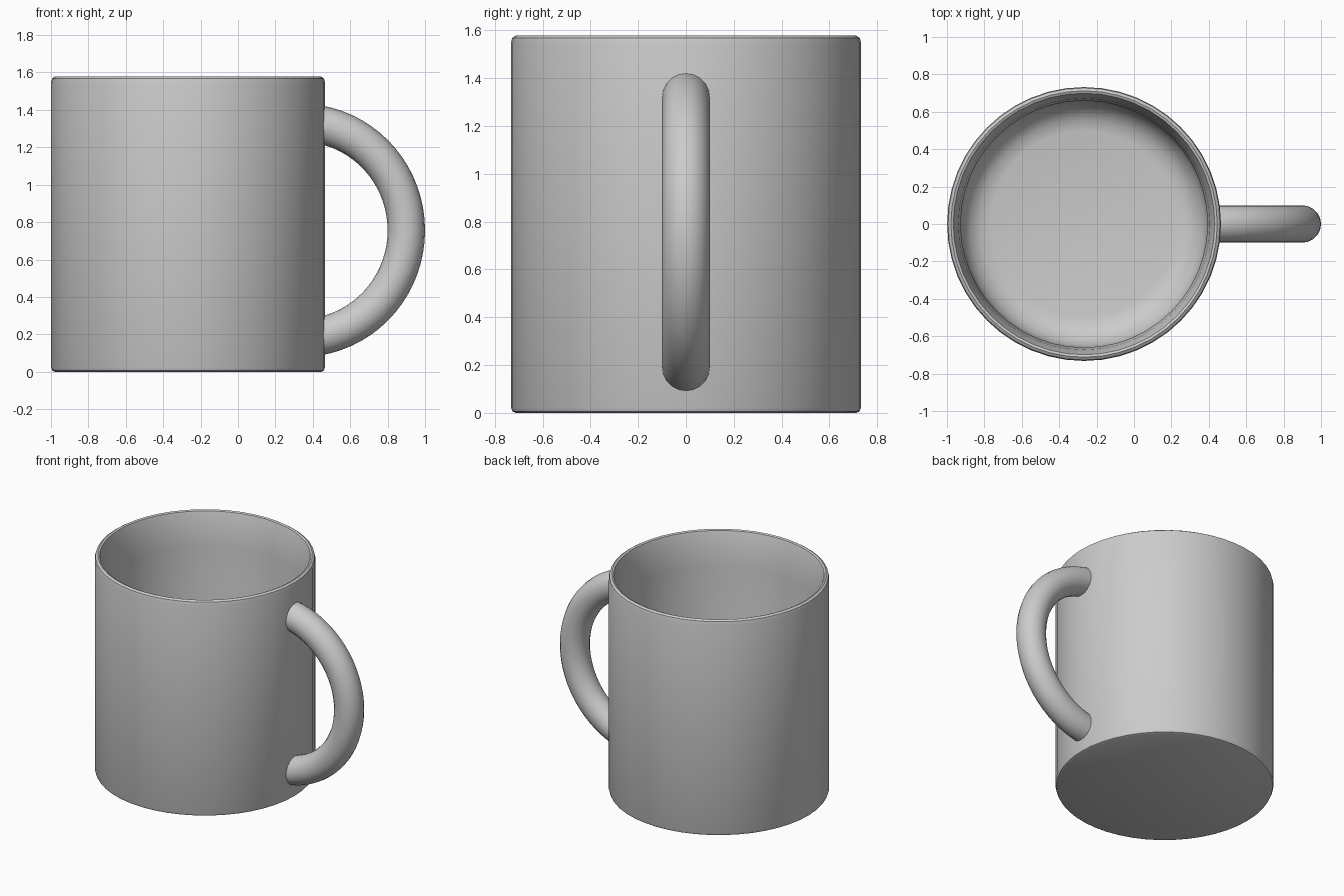
import bpy, bmesh
from math import sin, cos, acos, pi

if "Cube" in bpy.data.objects:
    bpy.data.objects.remove(bpy.data.objects["Cube"])

CX, SEG = -0.267, 48

def finish(name, bm, angle=40):
    bmesh.ops.recalc_face_normals(bm, faces=bm.faces)
    me = bpy.data.meshes.new(name)
    bm.to_mesh(me)
    bm.free()
    ob = bpy.data.objects.new(name, me)
    bpy.context.collection.objects.link(ob)
    bpy.ops.object.select_all(action='DESELECT')
    ob.select_set(True)
    bpy.context.view_layer.objects.active = ob
    bpy.ops.object.shade_smooth_by_angle(angle=angle * pi / 180)
    return ob

def bridge(bm, a, b):
    n = len(a)
    for i in range(n):
        j = (i + 1) % n
        bm.faces.new((a[i], a[j], b[j], b[i]))

# Cup: outer wall, rounded rim, inner lip slope, straight inner wall, rounded floor
profile = [(0.712, 0), (0.726, 0.006), (0.732, 0.022), (0.732, 1.548),
           (0.727, 1.568), (0.712, 1.578), (0.699, 1.572), (0.69, 1.54),
           (0.672, 1.45), (0.66, 1.33), (0.66, 0.24), (0.646, 0.18),
           (0.61, 0.127), (0.56, 0.092), (0.50, 0.08)]
bm = bmesh.new()
rings = [[bm.verts.new((CX + r * cos(2 * pi * i / SEG), r * sin(2 * pi * i / SEG), z))
          for i in range(SEG)] for r, z in profile]
for a, b in zip(rings, rings[1:]):
    bridge(bm, a, b)
bm.faces.new(rings[0])
bm.faces.new(rings[-1])
finish("cup", bm)

# Handle: slightly tall torus arc whose ends are cut flat inside the cup wall
HX, HZ, R, T, END, TALL = 0.335, 0.756, 0.565, 0.1, 0.435, 1.018
STEPS, SIDES = 32, 20
bm = bmesh.new()
rings = []
for s in range(STEPS + 1):
    ring = []
    for k in range(SIDES):
        b = 2 * pi * k / SIDES
        rad = R + T * cos(b)
        a = acos((END - HX) / rad) * (2 * s / STEPS - 1)
        ring.append(bm.verts.new((HX + rad * cos(a), T * sin(b), HZ + TALL * rad * sin(a))))
    rings.append(ring)
for a, b in zip(rings, rings[1:]):
    bridge(bm, a, b)
bm.faces.new(rings[0])
bm.faces.new(rings[-1])
finish("handle", bm)
